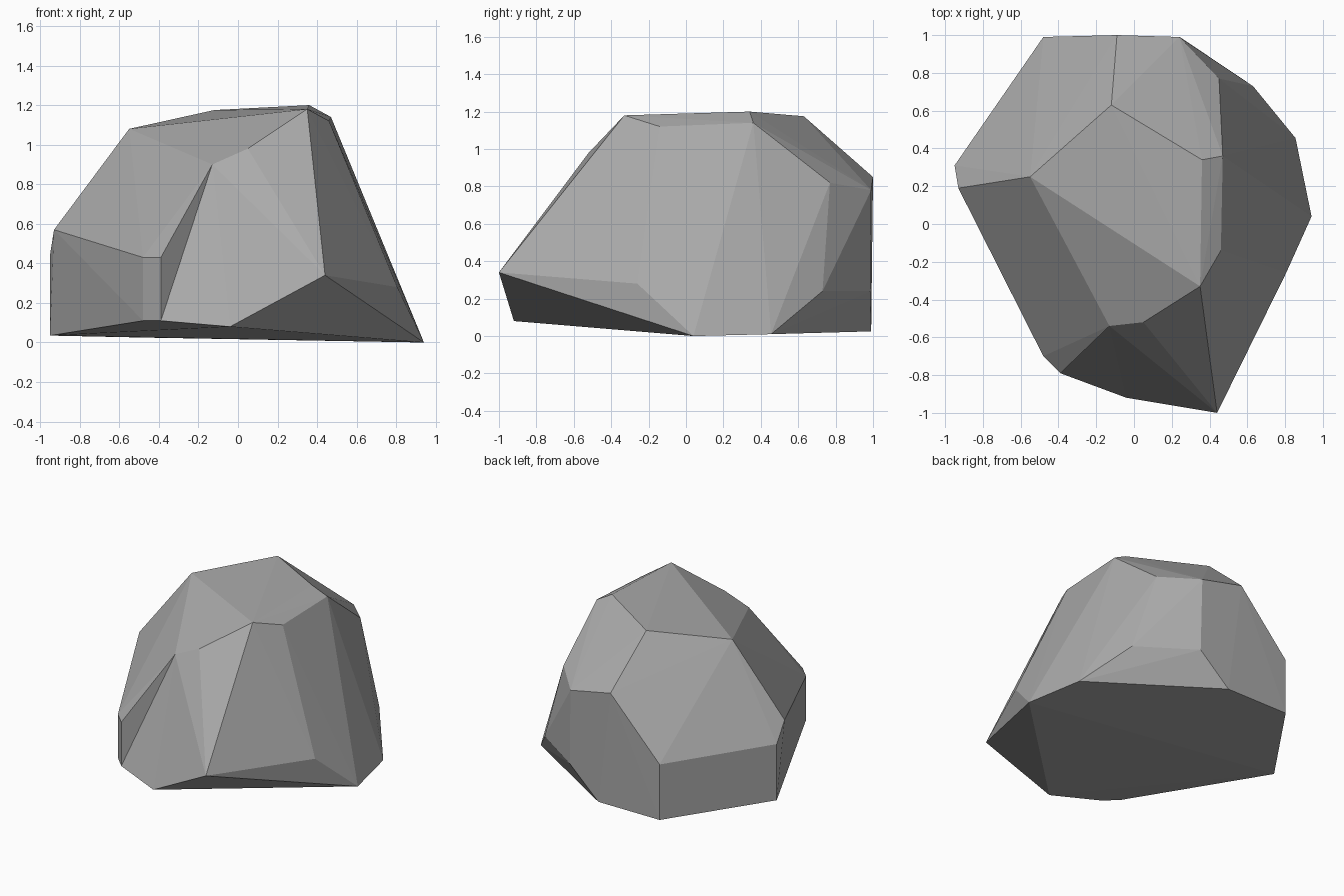
import bpy
import bmesh

cube = bpy.data.objects.get("Cube")
if cube:
    bpy.data.objects.remove(cube, do_unlink=True)

# Single stone colour
stone = bpy.data.materials.new("stone_grey")
stone.use_nodes = True
colour = (0.4, 0.4, 0.4, 1.0)
stone.diffuse_color = colour
shader = next(n for n in stone.node_tree.nodes if n.type == 'BSDF_PRINCIPLED')
shader.inputs["Base Color"].default_value = colour

# Corners of the boulder, grouped by the level they sit on
crown = [(.36, .34, 1.2), (.35, -.33, 1.18), (-.12, .63, 1.175),
         (-.55, .25, 1.08), (.47, .36, 1.14), (.46, -.14, 1.12)]
shoulder = [(-.09, 1, .85), (.24, .99, .78), (.45, .77, .82),
            (-.13, -.54, .9), (-.93, .19, .57)]
waist = [(.44, -1, .34), (.805, -.26, .28), (.63, .73, .24), (.25, .985, .24),
         (-.48, .99, .43), (-.95, .31, .445), (-.48, -.7, .43)]
base = [(.94, .04, 0), (.855, .455, .01), (.015, .99, .025), (-.48, .99, .025),
        (-.95, .31, .035), (-.48, -.7, .11)]

# Corners around the notch in the front
notch = {"peak": (.05, -.52, .98), "lip": (-.39, -.79, .43),
         "foot": (-.39, -.79, .11), "toe": (-.04, -.92, .08)}

# Wrap all corners in a faceted convex skin
bm = bmesh.new()
for co in crown + shoulder + waist + base:
    bm.verts.new(co)
corner = {name: bm.verts.new(co) for name, co in notch.items()}
corner["nose"] = next(v for v in bm.verts if v.co.y < -.99)
bmesh.ops.convex_hull(bm, input=bm.verts[:])

# Fold the skin inwards beside the lip, leaving the notch
for end in ("nose", "toe"):
    edge = bm.edges.get((corner["lip"], corner[end]))
    if edge:
        bmesh.ops.rotate_edges(bm, edges=[edge], use_ccw=False)
bmesh.ops.delete(bm, geom=[v for v in bm.verts if not v.link_faces], context='VERTS')
bmesh.ops.recalc_face_normals(bm, faces=bm.faces[:])

mesh = bpy.data.meshes.new("boulder")
bm.to_mesh(mesh)
bm.free()
mesh.materials.append(stone)
boulder = bpy.data.objects.new("boulder", mesh)
bpy.context.collection.objects.link(boulder)
